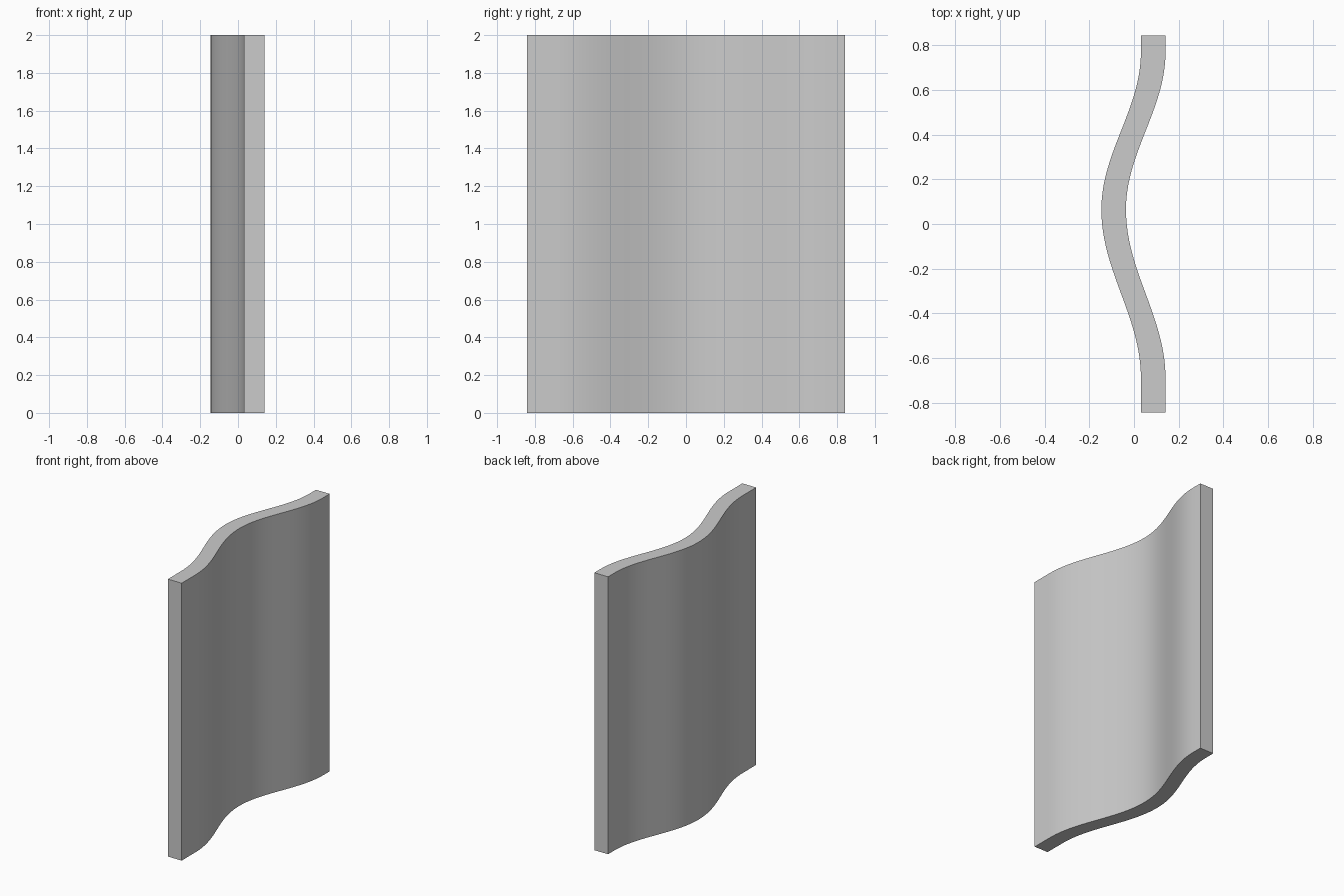
import bpy, bmesh, math

if "Cube" in bpy.data.objects:
    bpy.data.objects.remove(bpy.data.objects["Cube"])

HALF_LEN, HEIGHT, THICK = 0.843, 2.0, 0.11
MID, TOP_END, LOW_END = 0.065, 0.77, -0.69


def wave(y):
    # left face of the panel: one cosine dip with straight ends
    span = (TOP_END - MID) if y > MID else (MID - LOW_END)
    t = min(abs(y - MID) / span, 1.0)
    return -0.0575 - 0.0885 * math.cos(math.pi * t)


# wavy plan outline, same curve shifted sideways for the other face
STEPS = 48
ys = [-HALF_LEN + 2 * HALF_LEN * i / STEPS for i in range(STEPS + 1)]
outline = [(wave(y) + THICK, y) for y in ys] + [(wave(y), y) for y in reversed(ys)]

# extrude the outline upward
bm = bmesh.new()
base = bm.faces.new([bm.verts.new((x, y, 0)) for x, y in outline])
ext = bmesh.ops.extrude_face_region(bm, geom=[base])
top = [v for v in ext["geom"] if isinstance(v, bmesh.types.BMVert)]
bmesh.ops.translate(bm, verts=top, vec=(0, 0, HEIGHT))
bmesh.ops.recalc_face_normals(bm, faces=bm.faces)
mesh = bpy.data.meshes.new("wavy_panel")
bm.to_mesh(mesh)
bm.free()

panel = bpy.data.objects.new("wavy_panel", mesh)
bpy.context.collection.objects.link(panel)
bpy.context.view_layer.objects.active = panel
panel.select_set(True)
bpy.ops.object.shade_smooth_by_angle(angle=math.radians(30))
